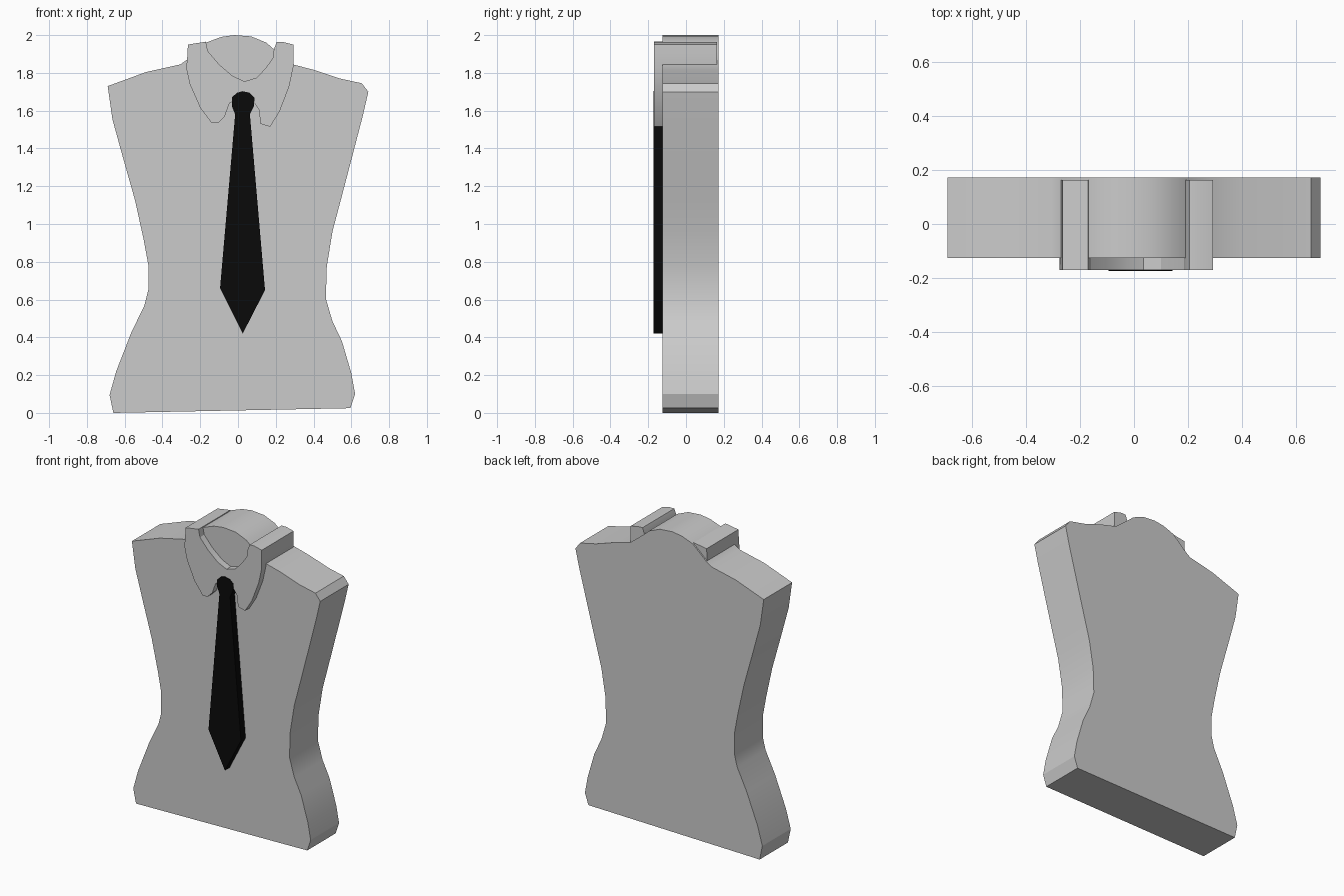
import bpy
import bmesh
import math


def material(name, rgb):
    m = bpy.data.materials.new(name)
    m.diffuse_color = (*rgb, 1.0)
    return m


def extrude_profile(name, points, y_front, y_back, mat):
    """Extrude an (x, z) outline from y_front to y_back."""
    bm = bmesh.new()
    face = bm.faces.new([bm.verts.new((x, y_front, z)) for x, z in points])
    ext = bmesh.ops.extrude_face_region(bm, geom=[face])
    verts = [g for g in ext["geom"] if isinstance(g, bmesh.types.BMVert)]
    bmesh.ops.translate(bm, verts=verts, vec=(0, y_back - y_front, 0))
    bmesh.ops.recalc_face_normals(bm, faces=bm.faces)
    mesh = bpy.data.meshes.new(name)
    bm.to_mesh(mesh)
    bm.free()
    mesh.materials.append(mat)
    obj = bpy.data.objects.new(name, mesh)
    bpy.context.collection.objects.link(obj)
    bpy.ops.object.select_all(action='DESELECT')
    obj.select_set(True)
    bpy.context.view_layer.objects.active = obj
    bpy.ops.object.shade_smooth_by_angle(angle=math.radians(25))
    return obj


grey = material("light grey cloth", (0.6, 0.6, 0.6))
black = material("black tie cloth", (0.003, 0.003, 0.003))

# Torso with shoulders and neck dome
torso = [
    (-0.66, 0.0), (-0.68, 0.095), (-0.645, 0.22), (-0.565, 0.425),
    (-0.495, 0.57), (-0.475, 0.65), (-0.475, 0.785), (-0.5, 0.92),
    (-0.545, 1.125), (-0.61, 1.355), (-0.665, 1.555), (-0.69, 1.73),
    (-0.485, 1.805), (-0.305, 1.845), (-0.27, 1.87), (-0.17, 1.96),
    (-0.09, 1.99), (-0.02, 2.0), (0.07, 1.993), (0.15, 1.96),
    (0.19, 1.925), (0.29, 1.845), (0.405, 1.815), (0.54, 1.77),
    (0.655, 1.745), (0.69, 1.70), (0.66, 1.57), (0.6, 1.34),
    (0.545, 1.13), (0.5, 0.96), (0.47, 0.775), (0.465, 0.605),
    (0.5, 0.485), (0.55, 0.38), (0.6, 0.21), (0.62, 0.1), (0.595, 0.025),
]
extrude_profile("torso", torso, -0.125, 0.172, grey)

# Collar: V-shaped band with two pointed flaps, wrapping over the shoulders
collar = [
    (-0.265, 1.95), (-0.17, 1.965), (-0.16, 1.915), (-0.10, 1.845),
    (-0.03, 1.785), (0.035, 1.755), (0.10, 1.775), (0.15, 1.83),
    (0.185, 1.88), (0.19, 1.925), (0.205, 1.963), (0.24, 1.963),
    (0.293, 1.95), (0.293, 1.83), (0.27, 1.725), (0.22, 1.595),
    (0.17, 1.515), (0.12, 1.53), (0.11, 1.605), (0.08, 1.65),
    (-0.02, 1.65), (-0.045, 1.64), (-0.07, 1.57), (-0.105, 1.535),
    (-0.14, 1.535), (-0.20, 1.615), (-0.255, 1.74), (-0.275, 1.83),
    (-0.27, 1.86),
]
extrude_profile("collar", collar, -0.17, 0.163, grey)

# Tie: knot and blade in one outline
tie = [
    (-0.015, 1.58), (-0.033, 1.625), (-0.033, 1.67), (-0.005, 1.695),
    (0.025, 1.703), (0.06, 1.695), (0.087, 1.67), (0.085, 1.625),
    (0.063, 1.58), (0.143, 0.65), (0.025, 0.42), (-0.095, 0.66),
]
extrude_profile("tie", tie, -0.173, -0.12, black)
